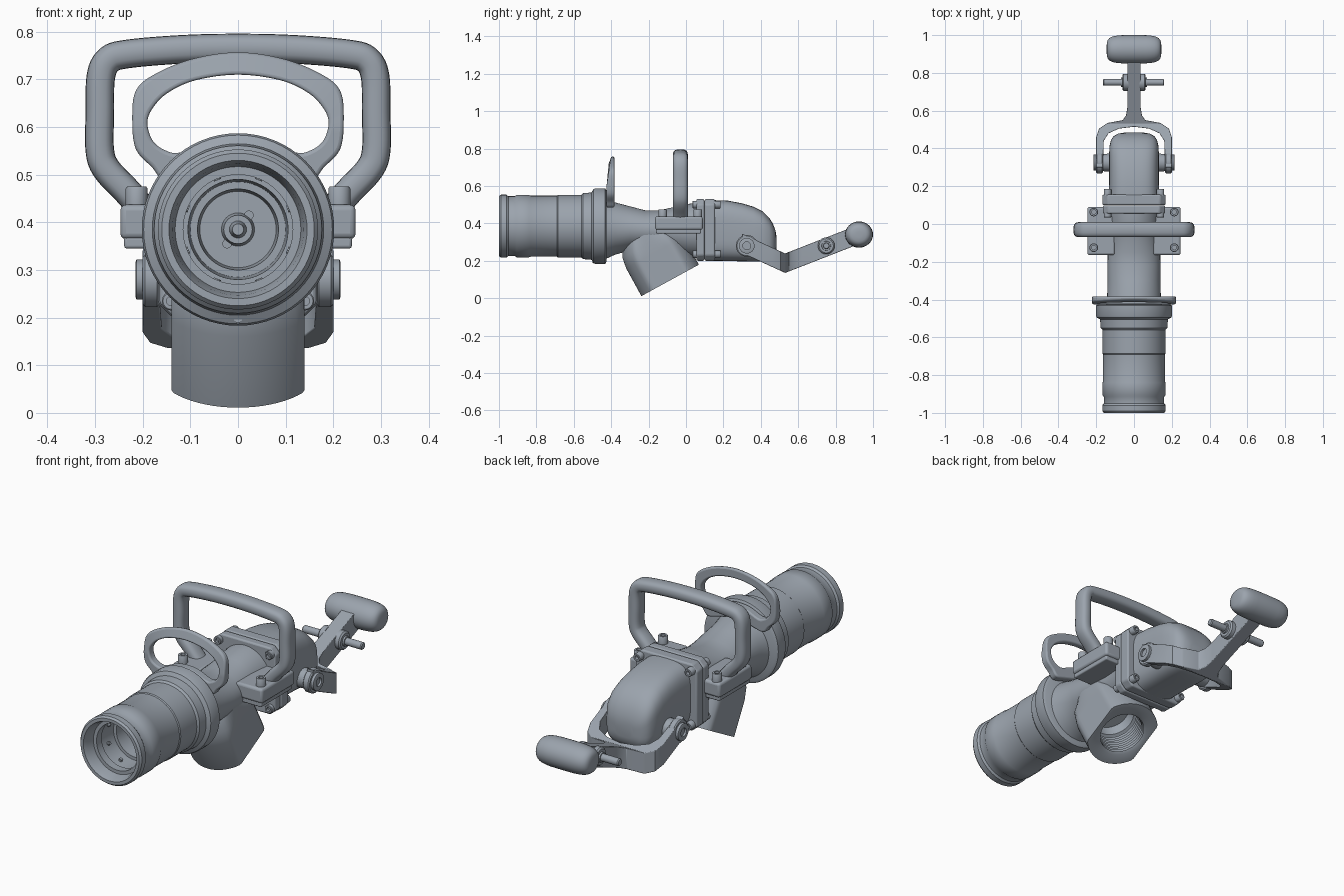
import bpy, bmesh, math
from mathutils import Vector

cube = bpy.data.objects.get("Cube")
if cube:
    bpy.data.objects.remove(cube, do_unlink=True)

metal = bpy.data.materials.new("blue_grey_metal")
metal.use_nodes = True
colour = (0.33, 0.37, 0.42, 1)
metal.diffuse_color = colour
metal.node_tree.nodes["Principled BSDF"].inputs["Base Color"].default_value = colour


def finish(name, bm, bevel=0, segments=3, angle=35):
    bmesh.ops.recalc_face_normals(bm, faces=bm.faces)
    mesh = bpy.data.meshes.new(name)
    bm.to_mesh(mesh)
    bm.free()
    obj = bpy.data.objects.new(name, mesh)
    bpy.context.collection.objects.link(obj)
    mesh.materials.append(metal)
    bpy.ops.object.select_all(action='DESELECT')
    obj.select_set(True)
    bpy.context.view_layer.objects.active = obj
    bpy.ops.object.shade_smooth_by_angle(angle=math.radians(angle))
    if bevel:
        mod = obj.modifiers.new("Bevel", 'BEVEL')
        mod.width, mod.segments, mod.limit_method = bevel, segments, 'ANGLE'
        mod.angle_limit = math.radians(40)
    return obj


def loft(name, rings, closed=False, **kw):
    """Skin a list of equal-length point rings; cap the ends unless closed."""
    bm = bmesh.new()
    rows = [[bm.verts.new(p) for p in ring] for ring in rings]
    pairs = list(zip(rows, rows[1:])) + ([(rows[-1], rows[0])] if closed else [])
    for a, b in pairs:
        for i in range(len(a)):
            j = (i + 1) % len(a)
            bm.faces.new((a[i], a[j], b[j], b[i]))
    if not closed:
        bm.faces.new(rows[0])
        bm.faces.new(rows[-1])
    return finish(name, bm, **kw)


def lathe(name, profile, origin, axis, sides=32, half_width=None, **kw):
    """Revolve (distance, radius) points about an axis; optionally flatten the x sides."""
    turn = Vector(axis).to_track_quat('Z', 'Y')
    rings = []
    for t, r in profile:
        ring = []
        for i in range(sides):
            a = math.tau * i / sides
            p = Vector(origin) + turn @ Vector((r * math.cos(a), r * math.sin(a), t))
            if half_width:
                p.x = max(-half_width, min(half_width, p.x))
            ring.append(p)
        rings.append(ring)
    return loft(name, rings, **kw)


def oval_loft(name, sections, power=2, sides=48, **kw):
    """Skin superellipses given as (y, centre z, half width, half height)."""
    def sp(v):
        return math.copysign(abs(v) ** (2 / power), v)
    angles = [math.tau * i / sides for i in range(sides)]
    return loft(name, [[(w * sp(math.cos(a)), y, z + h * sp(math.sin(a))) for a in angles]
                       for y, z, w, h in sections], **kw)


def box(name, lo, hi, bevel=0.01):
    rings = [[(lo[0], lo[1], z), (hi[0], lo[1], z), (hi[0], hi[1], z), (lo[0], hi[1], z)]
             for z in (lo[2], hi[2])]
    return loft(name, rings, bevel=bevel)


def spline(points, closed=False, steps=6):
    """Catmull-Rom smoothing of 2D points."""
    n, out = len(points), []
    pts = [Vector(p) for p in points]

    def at(i):
        return pts[i % n] if closed else pts[max(0, min(n - 1, i))]
    for i in range(n if closed else n - 1):
        p, q, r, s = (at(i + k) for k in (-1, 0, 1, 2))
        for k in range(steps):
            t = k / steps
            out.append(0.5 * (2 * q + (r - p) * t + (2 * p - 5 * q + 4 * r - s) * t * t
                              + (3 * q - p - 3 * r + s) * t ** 3))
    return out if closed else out + [pts[-1]]


def mirrored(half):
    """Extend a half outline (starting and ending on x = 0) to its left side."""
    return half + [(-x, v) for x, v in reversed(half[1:-1])]


def bolt(name, origin, axis, r=0.022, h=0.035):
    lathe(name, [(0, r), (h * .9, r), (h, r * .88), (h, r * .5), (h * .5, r * .5)],
          origin, axis, 16)


# Hollow coupling barrel, from the bottom of its bore out to the rear collar
AXIS_Z = 0.385
lathe("coupling_barrel", [
    (-.60, .01), (-.60, .08), (-.66, .085), (-.66, .1), (-.8, .105), (-.8, .12), (-.9, .125),
    (-.9, .115), (-.94, .115), (-.94, .132), (-.98, .138), (-1, .145), (-1, .16), (-.99, .168),
    (-.96, .168), (-.95, .16), (-.915, .16), (-.905, .167), (-.84, .167), (-.83, .163),
    (-.69, .163), (-.685, .167), (-.56, .167), (-.55, .176), (-.505, .18), (-.495, .198),
    (-.485, .202), (-.432, .202), (-.425, .19)], (0, 0, AXIS_Z), (0, 1, 0), 64)
lathe("bore_hub", [(-.6, .035), (-.63, .03), (-.63, .018), (-.67, .012)],
      (0, 0, AXIS_Z), (0, 1, 0), 24)
for s in (-1, 1):
    lathe("bore_pin", [(0, .01), (.008, .01)], (s * .023, -.6, AXIS_Z + s * .03), (0, -1, 0), 12)
for i in range(8):
    a = math.tau * (i + .5) / 8
    d = Vector((math.cos(a), 0, math.sin(a)))
    lathe("bore_stud", [(0, .01), (.014, .008)],
          d * .126 + Vector((0, -.85, AXIS_Z)), -d, 10)
lathe("collar_screw", [(0, .009), (.012, .009)], (0, -.488, .198), (0, -1, 0), 12)

# Valve body neck
oval_loft("body_neck", [
    (-.44, .365, .16, .16), (-.38, .372, .142, .14), (-.3, .373, .14, .118),
    (-.22, .365, .14, .105), (-.15, .36, .138, .108), (-.06, .36, .13, .128),
    (.01, .362, .135, .142), (.06, .362, .14, .146)])

# Threaded outlet branch, pointing down and backward, with flat sides
thread = [(-.13 + .13 * i / 18, .108 if i % 2 else .115) for i in range(18)]
lathe("outlet_branch", [(-.18, .09), (-.135, .1)] + thread +
      [(0, .122), (0, .175), (-.17, .175), (-.23, .165), (-.28, .135)],
      (0, -.085, .095), (0, .48, -.877), 64, half_width=.14)

# Oval finger ring plate behind the collar
outer = spline(mirrored([(0, .757), (.1, .742), (.18, .708), (.215, .675), (.222, .62),
                         (.215, .555), (.18, .515), (.15, .485), (.08, .5), (0, .52)]), True)
inner = spline(mirrored([(0, .71), (.09, .698), (.15, .67), (.182, .635), (.19, .605),
                         (.178, .57), (.15, .55), (.12, .547), (.06, .572), (0, .58)]), True)


def lean(p):
    return max(0, p.y - .6) * .1


loft("finger_ring", [[(p.x, y + lean(p) * k, p.y) for p in loop]
                     for loop, y, k in ((outer, -.425, 1.6), (outer, -.383, 0),
                                        (inner, -.383, 0), (inner, -.425, .8))],
     closed=True, bevel=.008)

# Main carrying handle: an oval tube on a mirrored path
half = [(.19, .415), (.23, .462), (.275, .51), (.29, .55), (.29, .63), (.288, .705),
        (.272, .74), (.235, .753), (.12, .763), (0, .766)]
path = spline(half + [(-x, z) for x, z in reversed(half[:-1])])
rings = []
for i, p in enumerate(path):
    t = (path[min(i + 1, len(path) - 1)] - path[max(i - 1, 0)]).normalized()
    ring = []
    for k in range(20):
        a = math.tau * k / 20
        c, s = math.cos(a), math.sin(a)
        u = math.copysign(abs(c) ** .75, c) * .03
        v = math.copysign(abs(s) ** .75, s) * .04
        ring.append((p.x - t.y * u, -.03 + v, p.y + t.x * u))
    rings.append(ring)
loft("carry_handle", rings)

# Handle feet, clamp plates and their bolts
for s in (-1, 1):
    x0, x1 = sorted((s * .1, s * .247))
    box("handle_foot", (x0, -.165, .365), (x1, .09, .437), .012)
    box("foot_clamp", (x0 + .008, -.16, .345), (x1 - .008, .08, .37), .006)
    for y in (-.125, .063):
        bolt("foot_bolt", (s * .213, y, .435), (0, 0, 1), .023, .04)

# Square flange pair with corner bolts on both faces
for name, y0, y1, w in (("front_flange", .055, .098, .165), ("rear_flange", .1, .155, .168)):
    c = .03
    outline = [(w, .2 + c), (w, .53 - c), (w - c, .53), (c - w, .53),
               (-w, .53 - c), (-w, .2 + c), (c - w, .2), (w - c, .2)]
    loft(name, [[(x, y, z) for x, z in outline] for y in (y0, y1)], bevel=.008)
for x in (-.14, .14):
    for z in (.235, .5):
        bolt("flange_bolt", (x, .15, z), (0, 1, 0), .02)
        bolt("flange_nut", (x, .06, z), (0, -1, 0), .02, .025)

# Rounded rear housing
oval_loft("rear_housing", [
    (.14, .362, .135, .162), (.22, .36, .132, .162), (.3, .352, .132, .155),
    (.36, .342, .132, .147), (.41, .33, .13, .134), (.445, .315, .122, .115),
    (.465, .305, .108, .092), (.478, .298, .085, .065), (.484, .295, .05, .035)], power=3.4)

# Forked lever: one flat outline, cut at the bend and sheared upward both ways
BEND = .53
right = [(0, .515), (.08, .505), (.135, .48), (.16, .44), (.165, .3), (.2, .3), (.2, .46),
         (.185, .505), (.14, .535), (.06, .55), (.042, .575), (.035, .62), (.035, .9), (0, .9)]
bm = bmesh.new()
base = bm.faces.new([bm.verts.new((x, y, -.052)) for x, y in mirrored(right)])
top = bmesh.ops.extrude_face_region(bm, geom=[base])['geom']
bmesh.ops.translate(bm, vec=(0, 0, .104), verts=[g for g in top if isinstance(g, bmesh.types.BMVert)])
bmesh.ops.bisect_plane(bm, geom=bm.verts[:] + bm.edges[:] + bm.faces[:],
                       plane_co=(0, BEND, 0), plane_no=(0, 1, 0))
for v in bm.verts:
    v.co.z += .187 + (BEND - v.co.y) * .46 if v.co.y < BEND else .187 + (v.co.y - BEND) * .39
finish("forked_lever", bm, bevel=.008)

# Lever pivots
for s in (-1, 1):
    side = (s, 0, 0)
    lathe("lever_eye", [(.165, .052), (.17, .058), (.195, .058), (.2, .052)],
          (0, .325, .28), side, 32)
    lathe("pivot_boss", [(.1, .05), (.168, .045)], (0, .325, .28), side, 32)
    bolt("pivot_bolt", (s * .195, .325, .28), side, .042, .02)
    lathe("pin_nut", [(.03, .045), (.055, .045), (.062, .038), (.062, .025), (.07, .024)],
          (0, .75, .28), side, 24)
lathe("cross_pin", [(-.165, .014), (-.16, .018), (.155, .018), (.16, .014)],
      (0, .75, .28), (1, 0, 0), 20)

# Cushioned grip at the lever end
grip = []
for i in range(17):
    a = math.pi * (i / 16 - .5) * .98
    x = math.copysign(abs(math.sin(a)) ** .5, a) * .145
    k = math.cos(a) ** .45
    grip.append([(x, .925 + .075 * k * math.cos(b), .34 + .07 * k * math.sin(b))
                 for b in (math.tau * j / 32 for j in range(32))])
loft("lever_grip", grip, angle=60)
